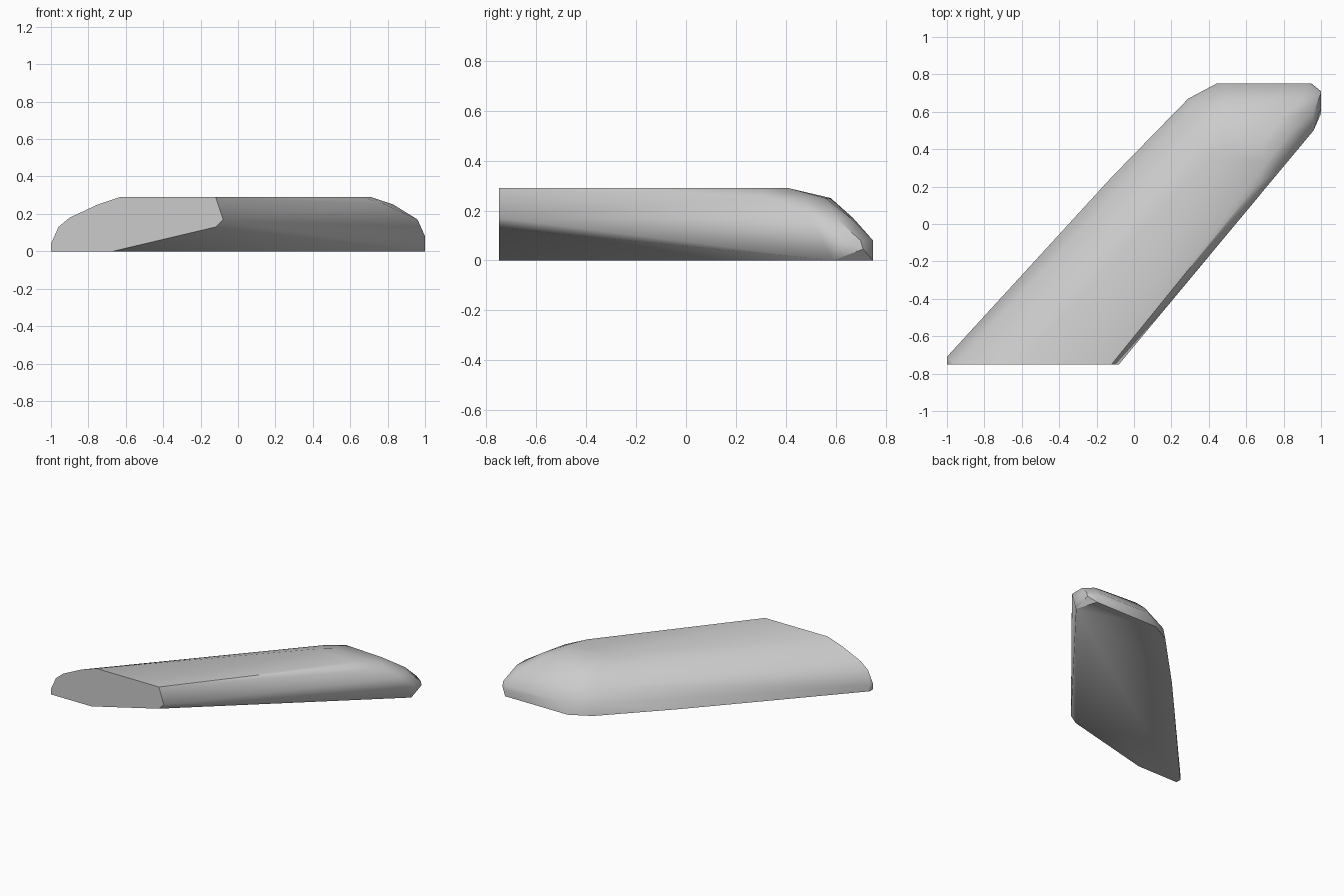
import bpy
import bmesh
from math import radians

cube = bpy.data.objects.get("Cube")
if cube:
    bpy.data.objects.remove(cube, do_unlink=True)

# One plain grey for the whole block
grey = bpy.data.materials.new("plain grey")
grey.use_nodes = True
colour = (0.6, 0.6, 0.6, 1.0)
grey.diffuse_color = colour
grey.node_tree.nodes["Principled BSDF"].inputs["Base Color"].default_value = colour

# Flat cut end at the front: (x, z) outline
FRONT_Y = -0.75
front_outline = [(-1, 0), (-1, .04), (-.96, .13), (-.9, .18), (-.75, .25),
                 (-.63, .29), (-.12, .29), (-.08, .17), (-.12, .13), (-.67, 0)]

# Rounded far end: (x, y) contour at each height
end_contours = {
    0: [(.29, .67), (.44, .75), (.95, .75), (1, .59)],
    .045: [(.95, .75), (1, .71)],
    .08: [(.3, .66), (.5, .75), (.93, .75), (1, .7), (1, .62)],
    .17: [(.31, .59), (.47, .67), (.9, .66), (.96, .6), (.96, .5)],
    .25: [(.36, .5), (.47, .58), (.78, .56), (.83, .48), (.785, .29)],
    .29: [(.4, .35), (.48, .41), (.68, .41), (.71, .33), (.66, .21)],
}

# Slight outward bow of the long left flank and its foot corner
flank_points = [(-1, -.71, 0), (-1, -.71, .04), (-.12, .25, 0)]

bm = bmesh.new()
for x, z in front_outline:
    bm.verts.new((x, FRONT_Y, z))
for z, contour in end_contours.items():
    for x, y in contour:
        bm.verts.new((x, y, z))
for point in flank_points:
    bm.verts.new(point)

# Skin the sections into one solid block
hull = bmesh.ops.convex_hull(bm, input=bm.verts[:])
spare = {g for g in hull["geom_interior"] + hull["geom_unused"]
         if isinstance(g, bmesh.types.BMVert)}
bmesh.ops.delete(bm, geom=list(spare), context='VERTS')
bmesh.ops.dissolve_limit(bm, angle_limit=radians(.5), verts=bm.verts[:], edges=bm.edges[:])
bmesh.ops.recalc_face_normals(bm, faces=bm.faces[:])

mesh = bpy.data.meshes.new("slanted_block")
bm.to_mesh(mesh)
bm.free()
mesh.materials.append(grey)
block = bpy.data.objects.new("slanted_block", mesh)
bpy.context.collection.objects.link(block)

# Smooth flanks with crisp cut ends
bpy.ops.object.select_all(action='DESELECT')
block.select_set(True)
bpy.context.view_layer.objects.active = block
bpy.ops.object.shade_smooth_by_angle(angle=radians(40))
